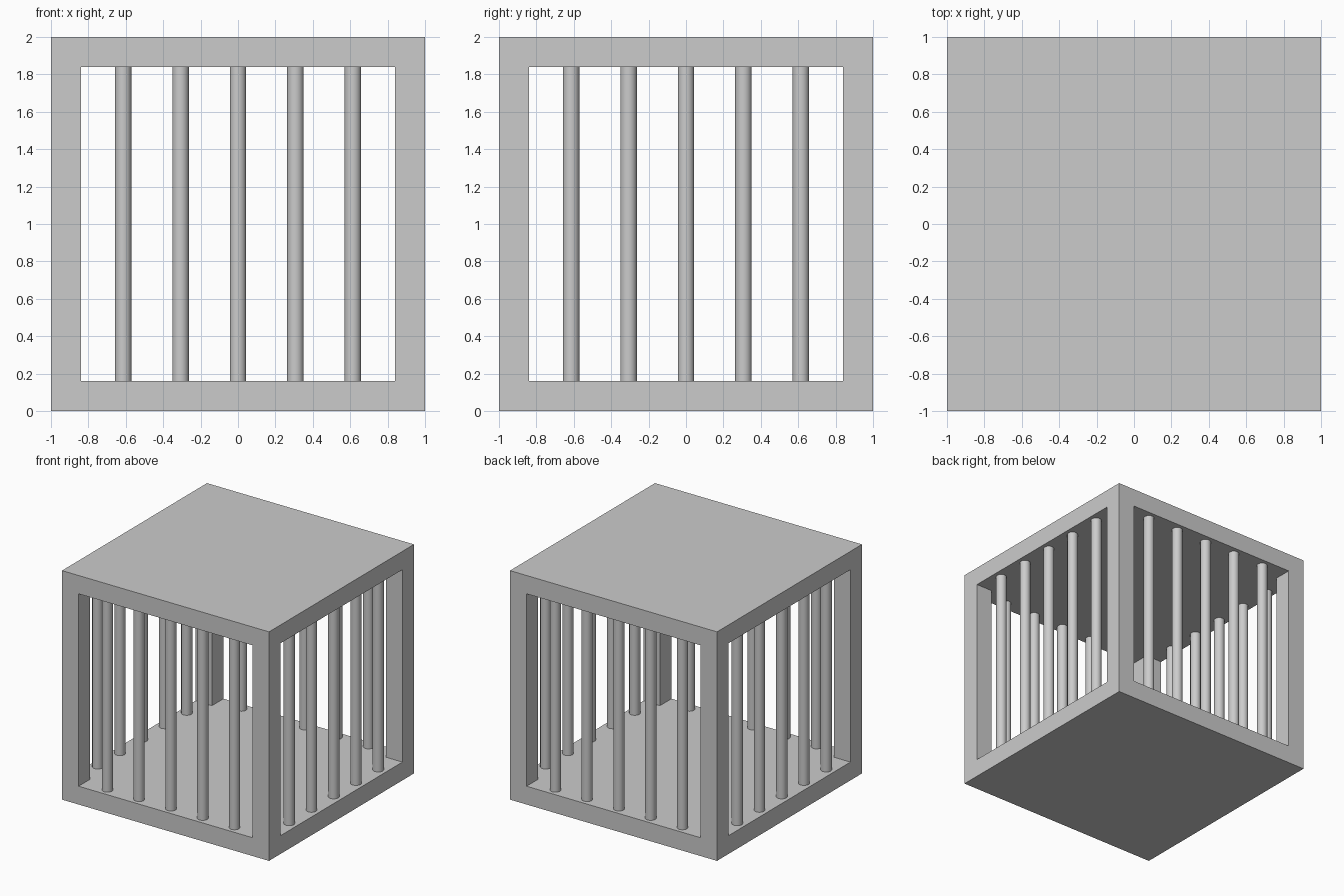
import bpy

if "Cube" in bpy.data.objects:
    bpy.data.objects.remove(bpy.data.objects["Cube"])

T = 0.16          # frame thickness
BAR_R = 0.044
BAR_OFF = 0.925   # distance of bar rows from the centre
STEP = 0.307


def box(name, centre, size):
    bpy.ops.mesh.primitive_cube_add(size=1, location=centre)
    ob = bpy.context.object
    ob.name = name
    ob.scale = size
    bpy.ops.object.transform_apply(location=False, rotation=False, scale=True)
    return ob


def bar(name, x, y):
    bpy.ops.mesh.primitive_cylinder_add(vertices=24, radius=BAR_R, depth=2 - 2 * T,
                                        end_fill_type='NOTHING', location=(x, y, 1))
    bpy.context.object.name = name
    bpy.ops.object.shade_smooth_by_angle()


# Cage block: full cube with two crossing tunnels leaves floor, roof and corner posts
frame = box("cage_frame", (0, 0, 1), (2, 2, 2))
gap = 2 - 2 * T
cutters = [box("opening_cutter_x", (0, 0, 1), (3, gap, gap)),
           box("opening_cutter_y", (0, 0, 1), (gap, 3, gap))]
for c in cutters:
    m = frame.modifiers.new(c.name, 'BOOLEAN')
    m.operation = 'DIFFERENCE'
    m.solver = 'EXACT'
    m.object = c
bpy.context.view_layer.objects.active = frame
for m in list(frame.modifiers):
    bpy.ops.object.modifier_apply(modifier=m.name)
for c in cutters:
    bpy.data.objects.remove(c, do_unlink=True)

# Five round bars on each of the four sides
for i in range(-2, 3):
    p = i * STEP
    bar(f"front_bar_{i + 3}", p, -BAR_OFF)
    bar(f"back_bar_{i + 3}", p, BAR_OFF)
    bar(f"left_bar_{i + 3}", -BAR_OFF, p)
    bar(f"right_bar_{i + 3}", BAR_OFF, p)
